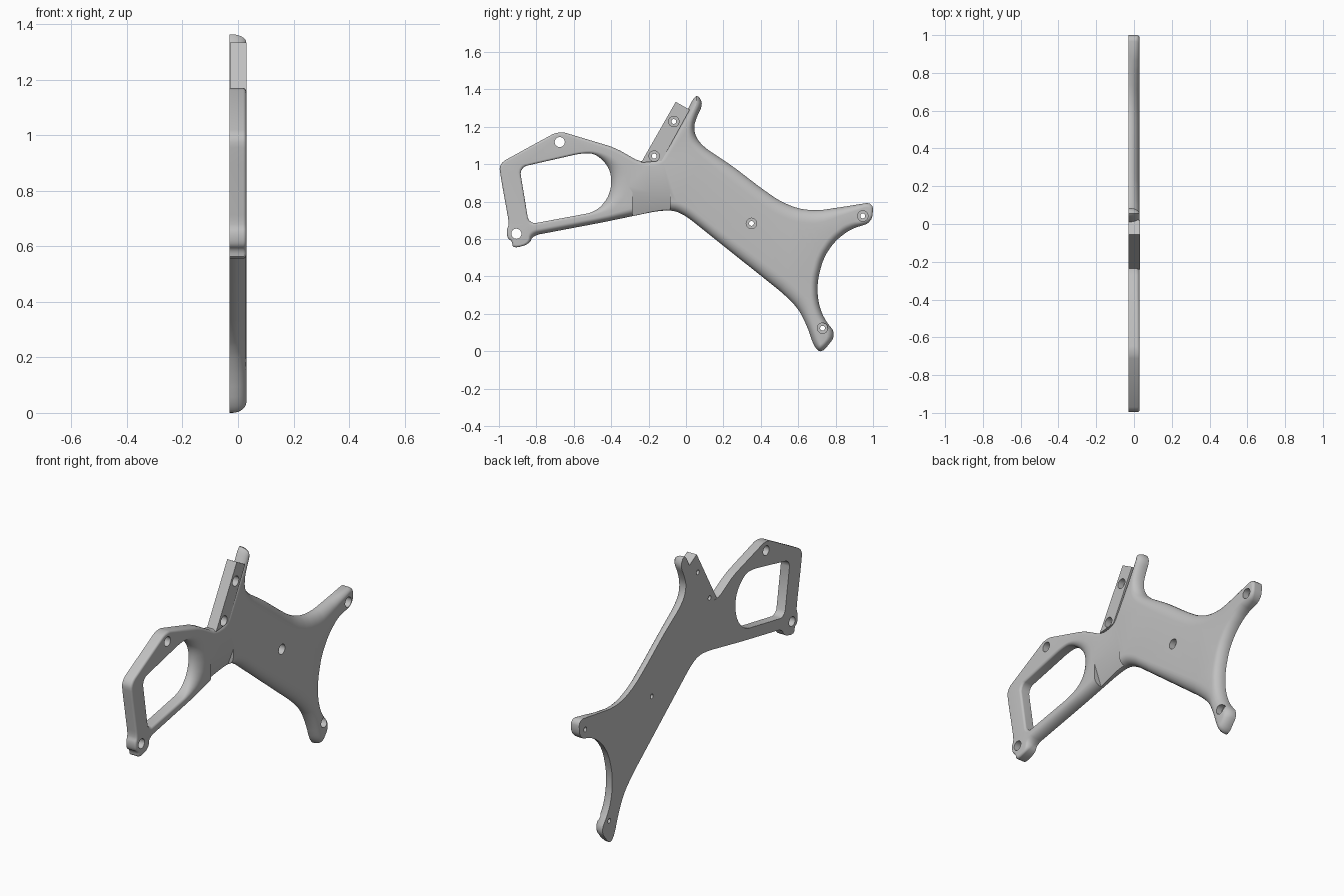
import bpy, bmesh, math
from mathutils import Vector, Matrix

if "Cube" in bpy.data.objects:
    bpy.data.objects.remove(bpy.data.objects["Cube"])

BACK, FACE = -0.03, 0.03

grey = bpy.data.materials.new("plain_grey")
grey.use_nodes = True
grey.diffuse_color = (0.53, 0.53, 0.53, 1)
grey.node_tree.nodes["Principled BSDF"].inputs["Base Color"].default_value = grey.diffuse_color

# Outlines as (edge rounding width, points in y and z)
outer_sections = [
    # guard bar underside, hub underside and lower grip edge
    (0.03, [(-0.82, 0.62), (-0.45, 0.69)]),
    (0.05, [(-0.16, 0.75), (-0.07, 0.757), (0, 0.725), (0.1, 0.645)]),
    (0.07, [(0.52, 0.31), (0.6, 0.23)]),
    (0.04, [(0.65, 0.13), (0.685, 0.025)]),
    # lower toe
    (0.03, [(0.725, -0.01), (0.805, 0.09)]),
    # rear hollow
    (0.04, [(0.735, 0.18), (0.705, 0.27), (0.703, 0.38), (0.735, 0.5),
            (0.795, 0.59), (0.88, 0.655)]),
    # upper toe
    (0.015, [(0.995, 0.69), (1.002, 0.8)]),
    # upper grip edge
    (0.04, [(0.85, 0.775)]),
    (0.07, [(0.7, 0.753), (0.6, 0.763), (0.5, 0.805), (0.4, 0.875), (0.25, 0.99)]),
    (0.05, [(0.1, 1.09), (0.055, 1.14)]),
    # horn
    (0.03, [(0.04, 1.2), (0.06, 1.26), (0.09, 1.32), (0.07, 1.365), (0.045, 1.365), (0, 1.275)]),
    (0.04, [(-0.15, 1.03)]),
    # guard top, nose and foot
    (0.02, [(-0.24, 1.01), (-0.38, 1.09)]),
    (0.012, [(-0.68, 1.18), (-1.0, 1.005), (-0.99, 0.93), (-0.945, 0.68), (-0.96, 0.65),
             (-0.955, 0.605), (-0.93, 0.59), (-0.925, 0.55), (-0.835, 0.575)]),
]

opening_sections = [
    (0.012, [(-0.84, 0.68), (-0.89, 0.985), (-0.56, 1.06)]),
    (0.015, [(-0.49, 1.06)]),
    (0.05, [(-0.43, 1.01)]),
    (0.09, [(-0.4, 0.95), (-0.4, 0.87)]),
    (0.06, [(-0.43, 0.8)]),
    (0.015, [(-0.49, 0.745)]),
]


def inset(points, share):
    """Move every corner into the material by a share of its own width."""
    moved = []
    for i, (p, width) in enumerate(points):
        a = (p - points[i - 1][0]).normalized()
        b = (points[(i + 1) % len(points)][0] - p).normalized()
        na, nb = Vector((-a.y, a.x)), Vector((-b.y, b.x))
        mitre = (na + nb) / max(1 + na.dot(nb), 0.6)
        moved.append(p + mitre * width * share)
    return moved


def soften(points):
    """Cut corners twice, with a limit so straight runs stay straight."""
    for limit in (0.025, 0.01):
        result = []
        for i, p in enumerate(points):
            q = points[(i + 1) % len(points)]
            step = (q - p) * min(0.25, limit / max((q - p).length, limit))
            result += [p + step, q - step]
        points = result
    return points


def rounded_wall(bm, sections):
    """Wall with a rounded face edge; returns its back and face loops."""
    points = [(Vector(p), w) for w, group in sections for p in group]
    drops = [Vector((0.052 if w > 0.025 else w, 0)) for p, w in points]
    drops = [d.x for d in soften(drops)]
    rings = [[bm.verts.new((BACK, p.x, p.y)) for p in soften([q for q, w in points])]]
    steps = 7
    for k in range(steps + 1):
        angle = math.pi / 2 * k / steps
        ring = soften(inset(points, 1 - math.cos(angle)))
        rings.append([bm.verts.new((FACE - d * (1 - math.sin(angle)), p.x, p.y))
                      for p, d in zip(ring, drops)])
    n = len(rings[0])
    for low, high in zip(rings, rings[1:]):
        for i in range(n):
            j = (i + 1) % n
            bm.faces.new((low[i], low[j], high[j], high[i]))
    return rings[0], rings[-1]


def make_object(name, bm):
    mesh = bpy.data.meshes.new(name)
    bmesh.ops.recalc_face_normals(bm, faces=bm.faces)
    bm.to_mesh(mesh)
    bm.free()
    mesh.materials.append(grey)
    obj = bpy.data.objects.new(name, mesh)
    bpy.context.collection.objects.link(obj)
    return obj


def drill(bm, y, z, radius, start, end):
    place = Matrix.Translation(((start + end) / 2, y, z)) @ Matrix.Rotation(math.pi / 2, 4, "Y")
    bmesh.ops.create_cone(bm, cap_ends=True, segments=28, radius1=radius, radius2=radius,
                          depth=end - start, matrix=place)


def cut(target, cutter):
    mod = target.modifiers.new("cut", "BOOLEAN")
    mod.operation = "DIFFERENCE"
    mod.solver = "EXACT"
    mod.object = cutter
    bpy.context.view_layer.objects.active = target
    bpy.ops.object.modifier_apply(modifier=mod.name)


# Frame: grip, hub and guard in one plate
bm = bmesh.new()
walls = [rounded_wall(bm, s) for s in (outer_sections, opening_sections)]
for side in (0, 1):
    edges = []
    for wall in walls:
        loop = wall[side]
        edges += [bm.edges.get((loop[i - 1], loop[i])) for i in range(len(loop))]
    bmesh.ops.triangle_fill(bm, use_beauty=True, edges=edges)
frame = make_object("frame", bm)

# Mounting tab
bm = bmesh.new()
tab_points = [(-0.24, 1.01), (-0.13, 1.02), (0.02, 1.293), (-0.055, 1.335)]
base = bm.faces.new([bm.verts.new((BACK + 0.001, y, z)) for y, z in tab_points])
top = bmesh.ops.extrude_face_region(bm, geom=[base])["geom"]
bmesh.ops.translate(bm, vec=(FACE - BACK, 0, 0),
                    verts=[v for v in top if isinstance(v, bmesh.types.BMVert)])
tab = make_object("mounting_tab", bm)

# Slanted relief under the hub
bm = bmesh.new()
slope = Matrix.Translation((0.104, -0.185, 0.761)) @ Matrix.Rotation(0.35, 4, "Y")
bmesh.ops.create_cube(bm, size=0.2, matrix=slope)
cutters = [make_object("relief_cutter", bm)]
cut(frame, cutters[0])

# Screw holes: wide seat with a narrow bore, or a plain bore in the guard
seated = [(-0.065, 1.23), (-0.17, 1.045), (0.35, 0.685), (0.945, 0.725), (0.73, 0.125)]
plain = [(-0.675, 1.12), (-0.907, 0.63)]
seats, bores = bmesh.new(), bmesh.new()
for y, z in seated:
    drill(seats, y, z, 0.028, -0.005, 0.1)
    drill(bores, y, z, 0.013, -0.1, 0.08)
for y, z in plain:
    drill(bores, y, z, 0.027, -0.1, 0.08)
for name, shape in (("seat_cutter", seats), ("bore_cutter", bores)):
    cutter = make_object(name, shape)
    cutters.append(cutter)
    for part in (frame, tab):
        cut(part, cutter)

for cutter in cutters:
    bpy.data.objects.remove(cutter)

for obj in (frame, tab):
    bpy.ops.object.select_all(action="DESELECT")
    obj.select_set(True)
    bpy.context.view_layer.objects.active = obj
    bpy.ops.object.shade_smooth_by_angle(angle=math.radians(35))

# Settle on the ground
low = min(v.co.z for v in frame.data.vertices)
for obj in (frame, tab):
    obj.data.transform(Matrix.Translation((0, 0, -low)))
